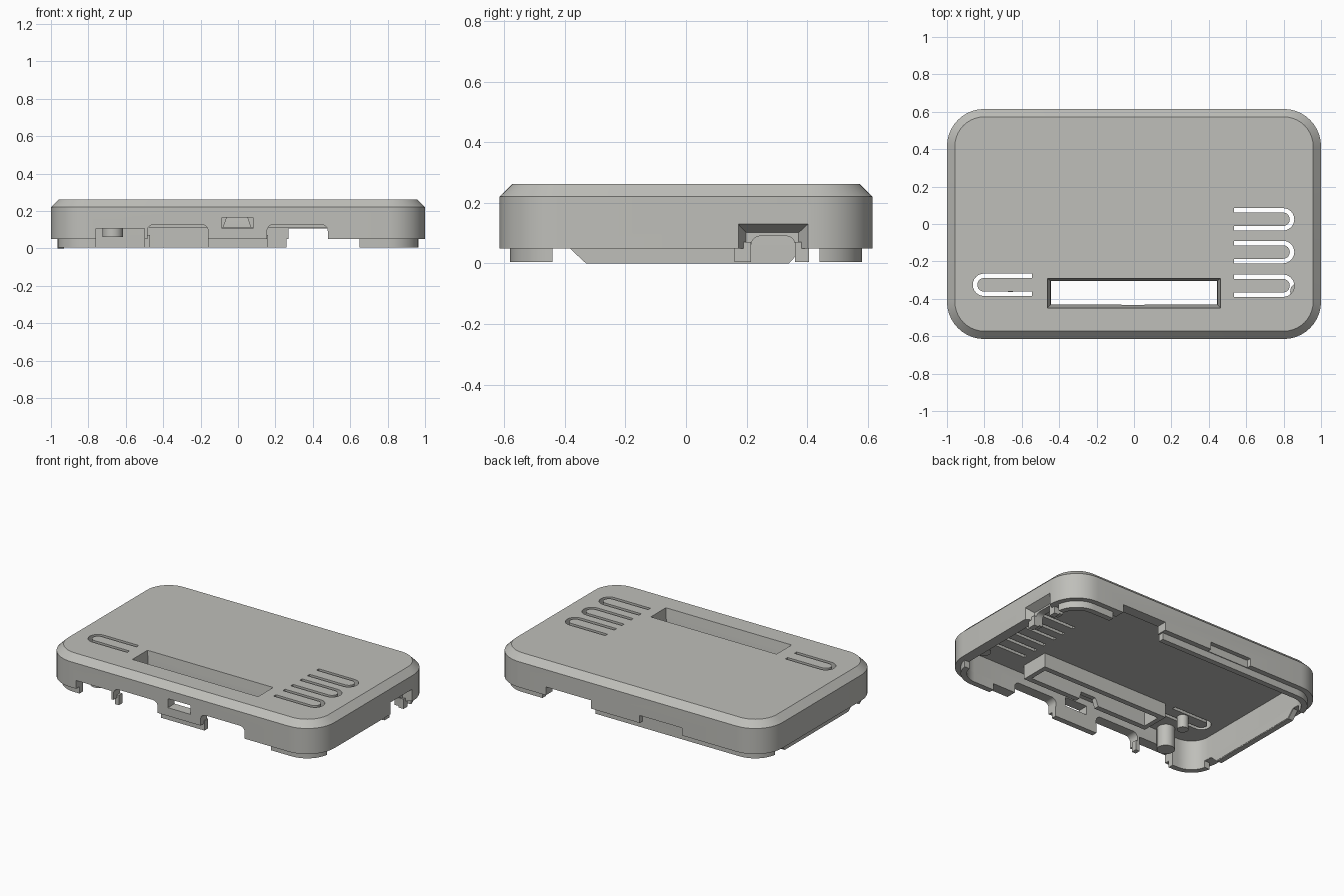
import bpy, bmesh, math

if "Cube" in bpy.data.objects:
    bpy.data.objects.remove(bpy.data.objects["Cube"])

grey = bpy.data.materials.new("warm_grey")
grey.diffuse_color = (0.52, 0.52, 0.49, 1)
grey.use_nodes = True
grey.node_tree.nodes["Principled BSDF"].inputs["Base Color"].default_value = grey.diffuse_color
PLACE = {"z": lambda u, v, w: (u, v, w),
         "y": lambda u, v, w: (u, w, v),
         "x": lambda u, v, w: (w, u, v)}


def rounded(u0, u1, v0, v1, r=0.0, n=8):
    """Outline of a rectangle with rounded corners."""
    if r == 0:
        return [(u0, v0), (u1, v0), (u1, v1), (u0, v1)]
    pts = []
    for k, (cu, cv) in enumerate([(u1 - r, v1 - r), (u0 + r, v1 - r),
                                  (u0 + r, v0 + r), (u1 - r, v0 + r)]):
        for i in range(n + 1):
            a = (k + i / n) * math.pi / 2
            pts.append((cu + r * math.cos(a), cv + r * math.sin(a)))
    return pts


def loft(name, layers, axis="z", helper=False):
    """Closed solid through (height, outline) layers along an axis."""
    bm = bmesh.new()
    rings = [[bm.verts.new(PLACE[axis](u, v, w)) for u, v in line] for w, line in layers]
    n = len(rings[0])
    for a, b in zip(rings, rings[1:]):
        for i in range(n):
            bm.faces.new((a[i], a[(i + 1) % n], b[(i + 1) % n], b[i]))
    bm.faces.new(rings[0][::-1])
    bm.faces.new(rings[-1])
    bmesh.ops.recalc_face_normals(bm, faces=bm.faces)
    me = bpy.data.meshes.new(name)
    bm.to_mesh(me)
    bm.free()
    me.materials.append(grey)
    ob = bpy.data.objects.new(name, me)
    bpy.context.collection.objects.link(ob)
    ob.hide_render = helper
    return ob


def prism(name, line, lo, hi, axis="z", helper=False):
    return loft(name, [(lo, line), (hi, line)], axis, helper)


def cutter(line, lo, hi, axis="z"):
    return prism("cutter", line, lo, hi, axis, True)


def cut(ob, tools):
    """Subtract the tools and apply the result."""
    for t in tools:
        m = ob.modifiers.new("cut", "BOOLEAN")
        m.operation, m.solver, m.object = "DIFFERENCE", "EXACT", t
    bpy.context.view_layer.update()
    dg = bpy.context.evaluated_depsgraph_get()
    me = bpy.data.meshes.new_from_object(ob.evaluated_get(dg))
    ob.modifiers.clear()
    ob.data = me


def outline(inset):
    return rounded(-1 + inset, 1 - inset, -0.615 + inset, 0.615 - inset, 0.2 - inset, 10)


def vent(x_open, x_end, y):
    """U-shaped slot outline, open at x_open and round at x_end."""
    s = 1 if x_end > x_open else -1
    ro, ri = 0.06, 0.036
    cx = x_end - s * ro
    angles = [math.pi * (i / 12 - 0.5) for i in range(13)]
    outer = [(cx + s * ro * math.cos(a), y + ro * math.sin(a)) for a in angles]
    inner = [(cx + s * ri * math.cos(a), y + ri * math.sin(a)) for a in angles[::-1]]
    return [(x_open, y - ro)] + outer + [(x_open, y + ro), (x_open, y + ri)] + inner + [(x_open, y - ri)]


# Lid shell with chamfered top and hollow underside
shell = loft("lid_shell", [(0.05, outline(0)), (0.22, outline(0)), (0.262, outline(0.042))])
hollow = cutter(outline(0.07), -0.1, 0.205)

# Vents
vents = [cutter(vent(0.535, 0.857, y), 0.15, 0.3) for y in (0.025, -0.15, -0.33)]
vents.append(cutter(vent(-0.545, -0.862, -0.325), 0.15, 0.3))

# Tapered display opening
opening = loft("cutter", [(0.09, rounded(-0.443, 0.443, -0.428, -0.306)),
                          (0.15, rounded(-0.446, 0.446, -0.432, -0.304)),
                          (0.30, rounded(-0.468, 0.468, -0.455, -0.286))], helper=True)

# Port openings in the front and back walls
front = [cutter(rounded(-0.76, -0.5, -0.2, 0.105), -0.7, -0.5, "y"),
         cutter(rounded(-0.485, -0.16, -0.2, 0.127, 0.035), -0.7, -0.5, "y"),
         cutter(rounded(0.155, 0.48, -0.2, 0.127, 0.035), -0.7, -0.5, "y"),
         cutter(rounded(-0.085, 0.08, 0.105, 0.165), -0.7, -0.5, "y")]
back = [cutter(rounded(0.27, 0.6, -0.2, 0.105), 0.5, 0.7, "y"),
        cutter(rounded(-0.4, -0.09, -0.2, 0.1), 0.585, 0.7, "y")]

# Flared cable port on the right wall
flare = loft("cutter", [(0.945, rounded(0.20, 0.37, -0.2, 0.1)),
                        (1.005, rounded(0.17, 0.405, -0.2, 0.132))], "x", True)
arch = cutter(rounded(0.215, 0.36, -0.2, 0.09, 0.03), 0.8, 1.1, "x")
cut(shell, [hollow, opening, flare, arch] + vents + front + back)

# Display frame under the opening
frame = prism("display_frame", rounded(-0.475, 0.475, -0.465, -0.27), 0.11, 0.215)
notch = cutter([(-0.1, 0.05), (0.09, 0.05), (0.05, 0.165), (-0.06, 0.165)], -0.5, -0.41, "y")
cut(frame, [opening, notch])

# Inner plate of the cable port
plate = prism("cable_port_plate", rounded(0.16, 0.405, 0.015, 0.145), 0.9, 0.948, "x")
cut(plate, [arch])

# Locking lip below the rim, interrupted by gaps
lip = prism("locking_lip", outline(0.035), 0.005, 0.07)
gaps = [cutter(outline(0.072), -0.1, 0.2)]
for x0, x1 in ((-0.76, -0.5), (-0.47, -0.16), (0.16, 0.65)):
    gaps.append(cutter(rounded(x0, x1, -0.1, 0.2), -0.7, -0.5, "y"))
gaps.append(cutter(rounded(0.26, 0.65, -0.1, 0.2), 0.5, 0.7, "y"))
for y0, y1 in ((-0.44, 0.16), (0.405, 0.44)):
    gaps.append(cutter(rounded(y0, y1, -0.1, 0.2), 0.9, 1.1, "x"))
for s in (-1, 1):
    wedge = [(s * 0.44, -0.05), (s * 0.44, 0.052), (s * 0.385, 0.052), (s * 0.335, 0.004), (s * 0.335, -0.05)]
    gaps.append(cutter(wedge, -1.1, -0.9, "x"))
gaps.append(cutter(rounded(0.215, 0.36, -0.2, 0.09), 0.8, 1.1, "x"))
cut(lip, gaps)

# Left edge ledge at full depth
prism("left_ledge", [(-0.33, 0.0), (0.34, 0.0), (0.385, 0.05), (-0.38, 0.05)], -0.965, -0.93, "x")

# Support posts hanging from the ceiling
for name, x, y, r, z in (("front_left_post", -0.67, -0.5, 0.055, 0.06),
                         ("small_post", -0.66, -0.33, 0.035, 0.12),
                         ("right_post", 0.88, -0.36, 0.045, 0.1)):
    prism(name, rounded(x - r, x + r, y - r, y + r, r * 0.999, 6), z, 0.215)

# Remove helpers and shade
for ob in list(bpy.data.objects):
    if ob.hide_render:
        bpy.data.objects.remove(ob)
for ob in bpy.data.objects:
    ob.select_set(True)
bpy.context.view_layer.objects.active = shell
bpy.ops.object.shade_smooth_by_angle(angle=math.radians(30))
